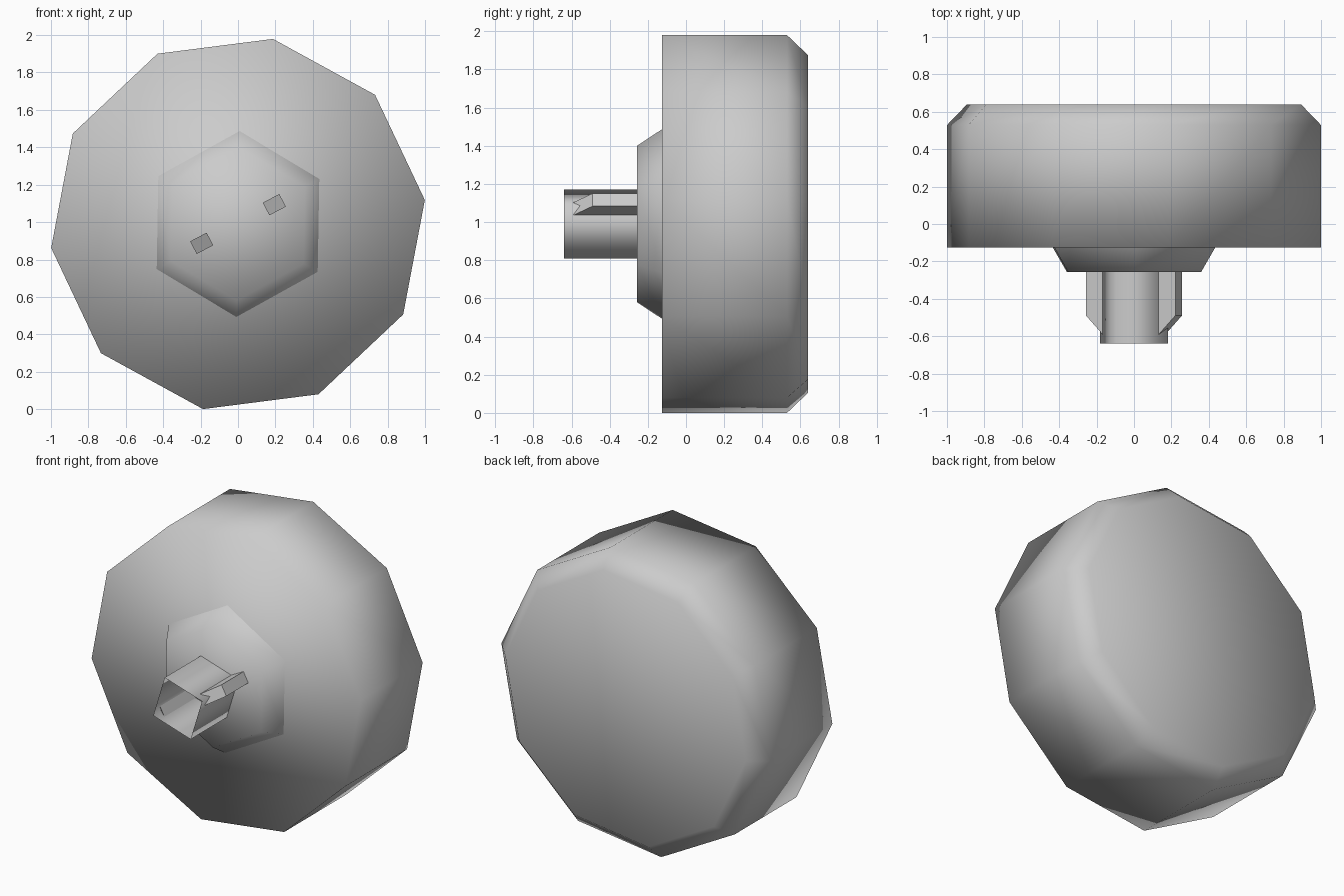
import bpy
import bmesh
from math import radians, sin, cos, pi

cube = bpy.data.objects.get("Cube")
if cube:
    bpy.data.objects.remove(cube, do_unlink=True)

CENTRE_Z = 0.99
FIN_ANGLE = radians(28)

grey = bpy.data.materials.new("plain_grey")
grey.use_nodes = True
grey.diffuse_color = (0.6, 0.6, 0.6, 1)
grey.node_tree.nodes["Principled BSDF"].inputs["Base Color"].default_value = grey.diffuse_color


def finish(name, bm, smooth):
    """Turn a bmesh into a named, coloured object."""
    for face in bm.faces:
        face.smooth = smooth
    mesh = bpy.data.meshes.new(name)
    bm.to_mesh(mesh)
    bm.free()
    mesh.materials.append(grey)
    obj = bpy.data.objects.new(name, mesh)
    bpy.context.collection.objects.link(obj)
    return obj


def loft(name, sides, angle, profile, front_cap=True, back_cap=True):
    """Sweep a (radius, y) profile, front to back, around the wheel axis."""
    bm = bmesh.new()
    rings = []
    for radius, y in profile:
        turns = [angle + 2 * pi * i / sides for i in range(sides)]
        rings.append([bm.verts.new((radius * cos(t), y, CENTRE_Z + radius * sin(t)))
                      for t in turns])
    for near, far in zip(rings, rings[1:]):
        for i in range(sides):
            j = (i + 1) % sides
            bm.faces.new((far[i], far[j], near[j], near[i]))
    if front_cap:
        bm.faces.new(rings[0])
    if back_cap:
        bm.faces.new(rings[-1][::-1])
    return finish(name, bm, True)


def fin(name, angle):
    """Flat locking fin with a sloped tip, pointing out at the given angle."""
    outline = [(0.17, -0.255), (0.27, -0.255), (0.27, -0.49), (0.17, -0.59)]
    bm = bmesh.new()
    sheets = []
    for side in (-0.038, 0.038):
        sheets.append([bm.verts.new((r * cos(angle) - side * sin(angle), y,
                                     CENTRE_Z + r * sin(angle) + side * cos(angle)))
                       for r, y in outline])
    low, high = sheets
    bm.faces.new(low)
    bm.faces.new(high[::-1])
    for i in range(len(outline)):
        j = (i + 1) % len(outline)
        bm.faces.new((low[i], high[i], high[j], low[j]))
    bmesh.ops.recalc_face_normals(bm, faces=bm.faces)
    return finish(name, bm, False)


# Ten-sided main disc with a bevelled back rim
loft("disc_body", 10, radians(7.3), [(1.007, -0.125), (1.007, 0.53), (0.9, 0.64)])

# Tapered six-sided boss on the front
loft("front_boss", 6, radians(29), [(0.41, -0.257), (0.497, -0.125)], back_cap=False)

# Open, thin four-sided tube
loft("hollow_stem", 4, FIN_ANGLE, [(0.205, -0.64), (0.205, -0.257)],
     front_cap=False, back_cap=False)

# Two opposite fins on the stem corners
fin("left_fin", FIN_ANGLE)
fin("right_fin", FIN_ANGLE + pi)
